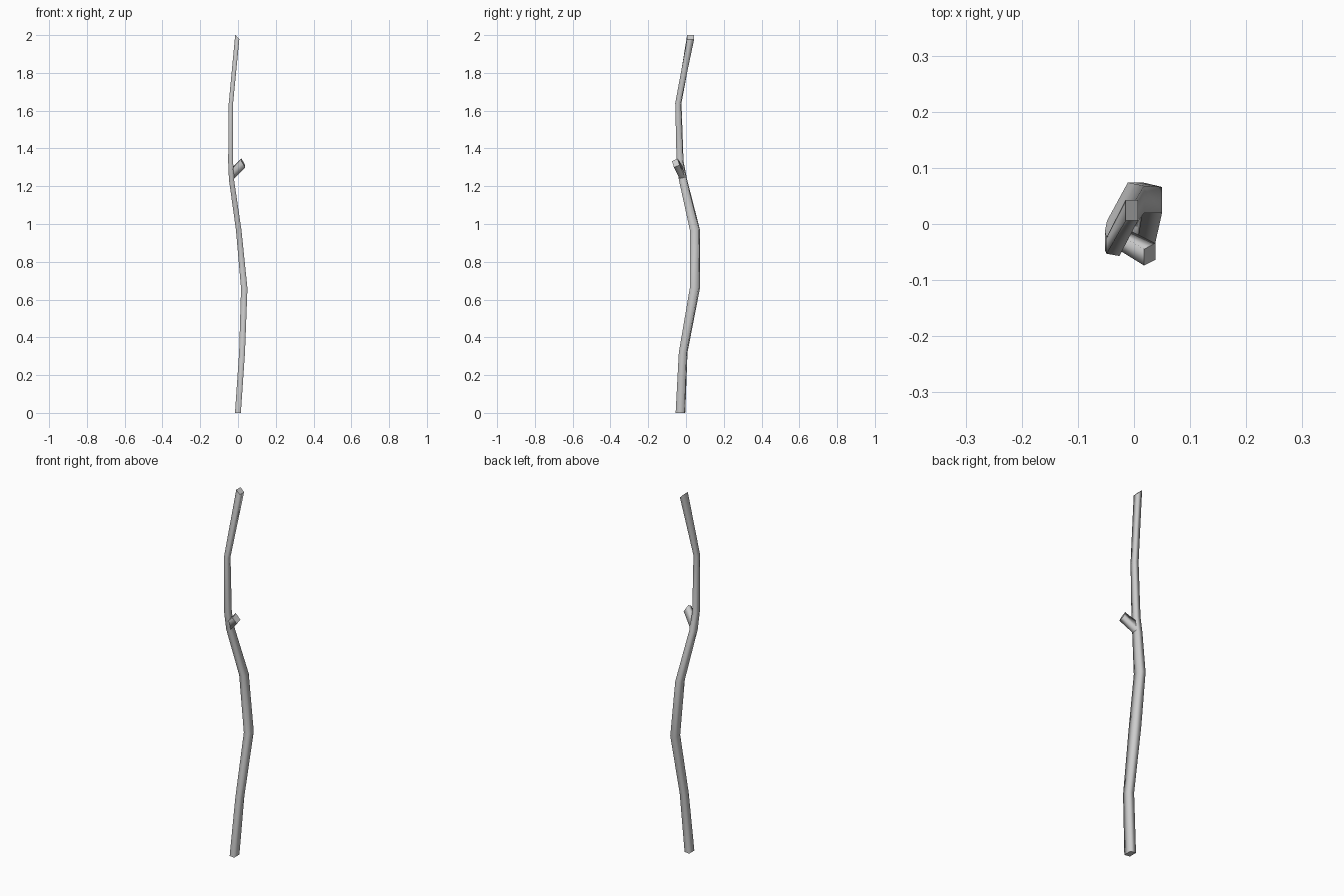
import bpy, bmesh

if "Cube" in bpy.data.objects:
    bpy.data.objects.remove(bpy.data.objects["Cube"])


def four_sided_limb(name, rings):
    """Skin four-cornered rings into a closed limb: smooth sides, flat end caps."""
    bm = bmesh.new()
    loops = [[bm.verts.new(p) for p in ring] for ring in rings]
    for a, b in zip(loops, loops[1:]):
        for i in range(4):
            j = (i + 1) % 4
            bm.faces.new((a[i], a[j], b[j], b[i])).smooth = True
    bm.faces.new(loops[0][::-1])
    bm.faces.new(loops[-1])
    bmesh.ops.recalc_face_normals(bm, faces=bm.faces)
    mesh = bpy.data.meshes.new(name)
    bm.to_mesh(mesh)
    bm.free()
    obj = bpy.data.objects.new(name, mesh)
    bpy.context.collection.objects.link(obj)
    return obj


def section(x0, x1, y0, y1, z, skew=0.0, tilt=0.0):
    """Slightly skewed rectangle; tilt lowers the +x side."""
    return [(x0, y0 + skew, z), (x1, y0, z - tilt),
            (x1, y1 - skew, z - tilt), (x0, y1, z)]


# Crooked main stick
four_sided_limb("main_stick", [
    section(-0.016, 0.015, -0.055, -0.004, 0.0, 0.005),
    section(0.006, 0.037, -0.038, 0.008, 0.32, 0.006),
    section(0.016, 0.050, 0.020, 0.074, 0.66, 0.008),
    section(-0.011, 0.018, 0.020, 0.074, 0.97, 0.006),
    section(-0.048, -0.021, -0.038, 0.006, 1.235, 0.004),
    section(-0.052, -0.026, -0.050, -0.013, 1.33, 0.004),
    section(-0.049, -0.026, -0.057, -0.024, 1.64, 0.004),
    section(-0.015, 0.007, 0.006, 0.043, 2.0, 0.0, 0.022),
])

# Short broken side branch
four_sided_limb("side_branch", [
    [(-0.047, -0.034, 1.275), (-0.030, -0.030, 1.232),
     (-0.030, 0.000, 1.238), (-0.047, -0.006, 1.285)],
    [(0.018, -0.074, 1.332), (0.038, -0.064, 1.300),
     (0.038, -0.034, 1.312), (0.018, -0.045, 1.347)],
])
